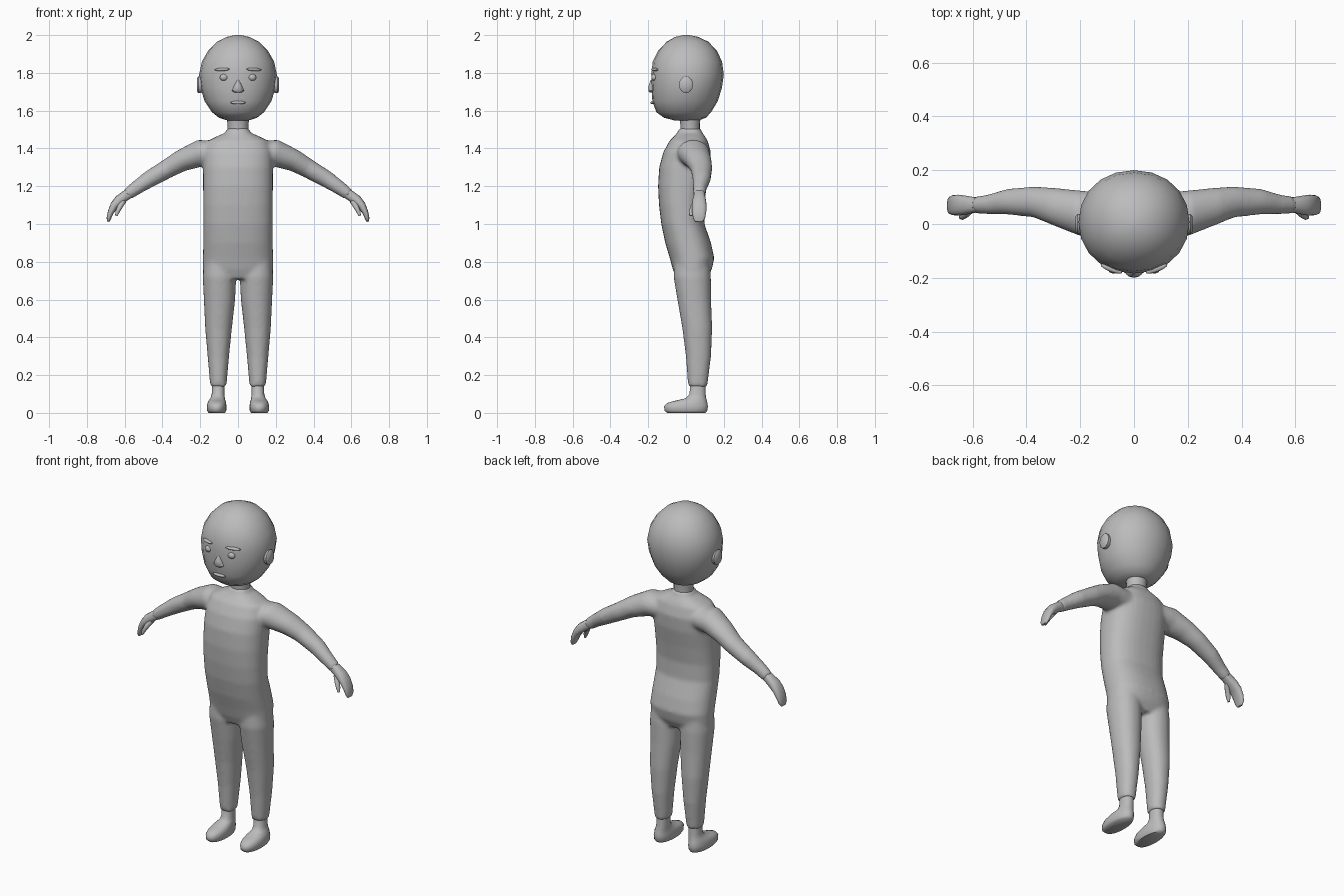
import bpy, bmesh, math
from mathutils import Vector, Matrix

if "Cube" in bpy.data.objects:
    bpy.data.objects.remove(bpy.data.objects["Cube"])

grey = bpy.data.materials.new("plain_grey")
grey.diffuse_color = (0.5, 0.5, 0.5, 1)
grey.use_nodes = True
grey.node_tree.nodes["Principled BSDF"].inputs["Base Color"].default_value = grey.diffuse_color


def finish(name, bm, angle=None):
    bmesh.ops.recalc_face_normals(bm, faces=bm.faces)
    me = bpy.data.meshes.new(name)
    bm.to_mesh(me)
    bm.free()
    me.materials.append(grey)
    ob = bpy.data.objects.new(name, me)
    bpy.context.collection.objects.link(ob)
    for p in me.polygons:
        p.use_smooth = True
    if angle:
        bpy.context.view_layer.objects.active = ob
        ob.select_set(True)
        bpy.ops.object.shade_smooth_by_angle(angle=math.radians(angle))
        ob.select_set(False)
    return ob


def loft(bm, rings, n=24, power=2.0):
    """Skin a capped tube through rings of (centre, half axis u, half axis v)."""
    loops = []
    for c, u, v in rings:
        loop = []
        for i in range(n):
            t = 2 * math.pi * i / n
            a, b = math.cos(t), math.sin(t)
            a = math.copysign(abs(a) ** (2 / power), a)
            b = math.copysign(abs(b) ** (2 / power), b)
            loop.append(bm.verts.new(c + u * a + v * b))
        loops.append(loop)
    for p, q in zip(loops, loops[1:]):
        for i in range(n):
            j = (i + 1) % n
            bm.faces.new((p[i], p[j], q[j], q[i]))
    bm.faces.new(loops[0])
    bm.faces.new(loops[-1])


def stack(bm, rows, **kw):
    """Upright form from rows of (z, centre x, half width, front y, back y)."""
    loft(bm, [(Vector((cx, (f + b) / 2, z)), Vector((hx, 0, 0)),
               Vector((0, (b - f) / 2, 0))) for z, cx, hx, f, b in rows], **kw)


def limb(bm, rows, side, **kw):
    """Bent limb from rows of (x, y, z, half width in y, half thickness)."""
    pts = [Vector((side * r[0], r[1], r[2])) for r in rows]
    rings = []
    for i, r in enumerate(rows):
        t = pts[min(i + 1, len(pts) - 1)] - pts[max(i - 1, 0)]
        v = Vector((-t.z, 0, t.x)).normalized()
        rings.append((pts[i], Vector((0, r[3], 0)), v * r[4]))
    loft(bm, rings, **kw)


def pebble(name, loc, size, turn=0.0, tilt=0.0, seg=16):
    bm = bmesh.new()
    bmesh.ops.create_uvsphere(bm, u_segments=seg, v_segments=seg // 2, radius=1)
    m = (Matrix.Translation(loc) @ Matrix.Rotation(turn, 4, 'Z')
         @ Matrix.Rotation(tilt, 4, 'Y') @ Matrix.Diagonal((*size, 1)))
    bmesh.ops.transform(bm, matrix=m, verts=bm.verts)
    return finish(name, bm)


# Body: torso, legs and arms fused into one smooth suit
TORSO = [(1.508, 0, .058, -.035, .078), (1.485, 0, .064, -.045, .085),
         (1.465, 0, .11, -.062, .1), (1.44, 0, .16, -.088, .115),
         (1.38, 0, .183, -.12, .132), (1.30, 0, .185, -.142, .128),
         (1.2, 0, .185, -.148, .11), (1.1, 0, .184, -.143, .096),
         (1.0, 0, .183, -.131, .098), (.9, 0, .184, -.11, .132),
         (.82, 0, .186, -.086, .15), (.76, 0, .186, -.07, .137),
         (.71, 0, .17, -.05, .11)]
LEG = [(.85, .1, .075, -.06, .12), (.72, .098, .089, -.066, .132),
       (.6, .098, .083, -.046, .133), (.45, .103, .071, -.02, .139),
       (.3, .104, .057, -.001, .133), (.14, .104, .043, .011, .113)]
ARM = [(.10, .03, 1.375, .085, .065), (.20, .04, 1.375, .085, .072),
       (.30, .065, 1.335, .07, .058), (.37, .082, 1.295, .058, .051),
       (.47, .083, 1.237, .048, .045), (.54, .073, 1.19, .037, .037),
       (.588, .071, 1.155, .032, .032)]
bm = bmesh.new()
stack(bm, TORSO, n=32, power=2.4)
for s in (-1, 1):
    stack(bm, [(z, s * cx, *r) for z, cx, *r in LEG], power=2.15)
    limb(bm, ARM, s)
body = finish("body", bm)
rm = body.modifiers.new("fuse", 'REMESH')
rm.mode = 'VOXEL'
rm.voxel_size = .01
rm.use_smooth_shade = True
sm = body.modifiers.new("soften", 'SMOOTH')
sm.factor = .5
sm.iterations = 7

# Neck
bm = bmesh.new()
stack(bm, [(1.48, 0, .055, -.03, .073), (1.53, 0, .055, -.03, .073),
           (1.58, 0, .064, -.04, .08)])
finish("neck", bm, 40)

# Head
bm = bmesh.new()
stack(bm, [(1.548, 0, .055, -.06, .065), (1.562, 0, .1, -.115, .105),
           (1.592, 0, .138, -.157, .133), (1.65, 0, .177, -.178, .168),
           (1.72, 0, .198, -.183, .19), (1.79, 0, .206, -.184, .2),
           (1.86, 0, .191, -.176, .191), (1.92, 0, .157, -.146, .162),
           (1.965, 0, .112, -.102, .118), (1.99, 0, .062, -.058, .066),
           (2.0, 0, .015, -.015, .018)], n=20, power=2.1)
finish("head", bm)

# Nose and mouth
bm = bmesh.new()
stack(bm, [(1.696, 0, .022, -.192, -.15), (1.706, 0, .033, -.2, -.15),
           (1.732, 0, .022, -.198, -.15), (1.762, 0, .007, -.187, -.15)], n=12)
finish("nose", bm, 50)
pebble("mouth", (0, -.176, 1.643), (.04, .012, .009))

HAND = [(.575, .071, 1.163, .028, .027), (.6, .071, 1.147, .03, .027),
        (.63, .07, 1.125, .036, .027), (.655, .07, 1.098, .039, .022),
        (.674, .07, 1.062, .037, .016), (.684, .069, 1.03, .032, .012),
        (.687, .068, 1.012, .02, .006)]
THUMB = [(.605, .058, 1.125, .018, .016), (.623, .04, 1.095, .016, .014),
         (.638, .029, 1.065, .014, .011), (.645, .025, 1.043, .007, .006)]
FOOT = [(0, .112, .044, -.1, .104), (.012, .113, .051, -.114, .113),
        (.035, .113, .052, -.116, .116), (.052, .112, .049, -.1, .113),
        (.064, .111, .045, -.06, .11), (.077, .108, .038, -.002, .107),
        (.1, .105, .034, .019, .104), (.16, .104, .034, .022, .103)]

# Paired parts
for s, side in ((-1, "left"), (1, "right")):
    pebble(side + "_eye", (s * .075, -.168, 1.776), (.022, .016, .018))
    pebble(side + "_eyebrow", (s * .084, -.166, 1.818), (.043, .012, .0085),
           turn=s * .36, tilt=s * .04)

    bm = bmesh.new()  # ear disc
    loft(bm, [(Vector((s * x, 0, 1.737)), Vector((0, .037 * k, 0)),
               Vector((0, 0, .044 * k)))
              for x, k in ((.17, .8), (.198, 1), (.21, 1), (.217, .8))], n=16)
    finish(side + "_ear", bm, 45)

    bm = bmesh.new()  # mitten palm and thumb
    limb(bm, HAND, s, n=16, power=2.4)
    limb(bm, THUMB, s, n=12)
    finish(side + "_hand", bm, 60)

    bm = bmesh.new()  # foot with ankle
    stack(bm, [(z, s * cx, *r) for z, cx, *r in FOOT], power=2.2)
    finish(side + "_foot", bm, 60)
